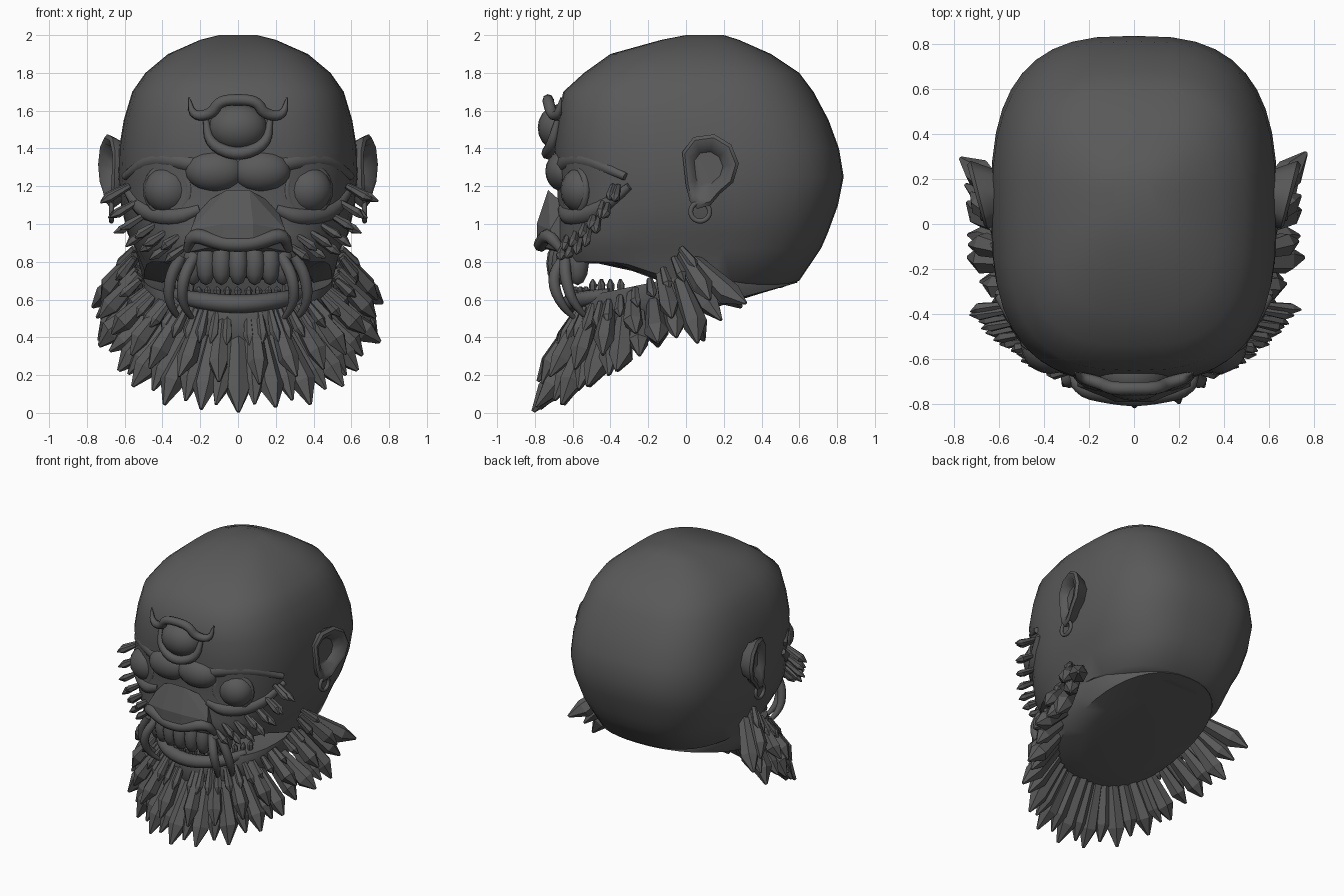
import bpy, bmesh, math, random
from mathutils import Vector, Matrix

if "Cube" in bpy.data.objects:
    bpy.data.objects.remove(bpy.data.objects["Cube"])

random.seed(4)
stone = bpy.data.materials.new("dark grey stone")
stone.diffuse_color = (0.1, 0.1, 0.1, 1)
stone.use_nodes = True
stone.node_tree.nodes["Principled BSDF"].inputs["Base Color"].default_value = stone.diffuse_color


def finish(name, bm, angle=None):
    bmesh.ops.recalc_face_normals(bm, faces=bm.faces)
    me = bpy.data.meshes.new(name)
    bm.to_mesh(me)
    bm.free()
    ob = bpy.data.objects.new(name, me)
    bpy.context.collection.objects.link(ob)
    me.materials.append(stone)
    if angle:
        bpy.ops.object.select_all(action='DESELECT')
        ob.select_set(True)
        bpy.context.view_layer.objects.active = ob
        bpy.ops.object.shade_smooth_by_angle(angle=math.radians(angle))
    return ob


def loft(bm, rings):
    loops = [[bm.verts.new(p) for p in r] for r in rings]
    n = len(loops[0])
    for a, b in zip(loops, loops[1:]):
        for i in range(n):
            bm.faces.new((a[i], a[(i + 1) % n], b[(i + 1) % n], b[i]))
    bm.faces.new(loops[0])
    bm.faces.new(loops[-1])


def section(zf, zb, yf, yb, w, y0=-9, y1=9, power=2.8, n=40):
    """Rounded-box outline; height blends from zf to zb between y0 and y1."""
    yc = min(0.1, (yf + yb) / 2)
    pts = []
    for i in range(n):
        a = 2 * math.pi * i / n
        c, s = math.cos(a), math.sin(a)
        x = w * math.copysign(abs(c) ** (2 / power), c)
        y = yc + (yb - yc if s > 0 else yc - yf) * math.copysign(abs(s) ** (2 / power), s)
        t = min(1, max(0, (y - y0) / (y1 - y0)))
        pts.append((x, y, zf + (zb - zf) * t))
    return pts


def ball(bm, loc, scale, seg=20):
    m = Matrix.Translation(loc) @ Matrix.Diagonal((*scale, 1))
    bmesh.ops.create_uvsphere(bm, u_segments=seg, v_segments=seg // 2, radius=1, matrix=m)


def tube(bm, pts, radii, closed=False, sides=8):
    """Round tube through points, smoothed by repeated corner cutting."""
    p = [Vector((*q, r)) for q, r in zip(pts, radii)]
    for _ in range(2):
        q = [p[0]]
        for a, b in zip(p, p[1:]):
            q += [a * .75 + b * .25, a * .25 + b * .75]
        p = q + [p[-1]]
    rings = []
    for i, v in enumerate(p):
        d = (p[min(i + 1, len(p) - 1)] - p[max(i - 1, 0)]).to_3d().normalized()
        u = d.cross(Vector((0.05, 1, 0.1))).normalized()
        w = d.cross(u)
        rings.append([v.to_3d() + (u * math.cos(k * math.tau / sides) + w * math.sin(k * math.tau / sides)) * v.w
                      for k in range(sides)])
    loft(bm, rings)


def ring(bm, centre, rot, major, minor, n=24, m=8):
    """Torus around the local z axis."""
    mat = Matrix.Translation(centre) @ rot
    g = [[bm.verts.new(mat @ Vector(((major + minor * math.cos(b)) * math.cos(a),
                                     (major + minor * math.cos(b)) * math.sin(a), minor * math.sin(b))))
          for b in (math.tau * j / m for j in range(m))] for a in (math.tau * i / n for i in range(n))]
    for i in range(n):
        for j in range(m):
            k, l = (i + 1) % n, (j + 1) % m
            bm.faces.new((g[i][j], g[k][j], g[k][l], g[i][l]))


def crystal(bm, root, tip, r):
    """Six-sided shard that widens, then ends in an off-centre point."""
    root, tip = Vector(root), Vector(tip)
    d = tip - root
    u = d.orthogonal().normalized()
    w = d.normalized().cross(u)
    roll = random.random() * 2
    off = (u * random.uniform(-.3, .3) + w * random.uniform(-.3, .3)) * r
    rows = []
    for t, k in ((0, .6), (.72, 1), (1, .15)):
        rows.append([root + d * t + (off if t == 1 else Vector()) +
                     (u * math.cos(a) + w * math.sin(a)) * r * k
                     for a in (roll + math.tau * i / 6 for i in range(6))])
    loft(bm, rows)


def flip(p, s):
    return Vector((p[0] * s, p[1], p[2]))


# Skull and upper face
bm = bmesh.new()
rows = [(2.0, 0, .2, .1), (1.975, -.13, .28, .2), (1.9, -.4, .45, .37), (1.8, -.54, .6, .49),
        (1.7, -.65, .675, .56), (1.55, -.68, .755, .605), (1.4, -.7, .81, .63), (1.25, -.68, .835, .635),
        (1.1, -.68, .805, .62), (.95, -.69, .75, .585), (.87, -.7, .715, .545)]
loft(bm, [section(z, z, f, b, w) for z, f, b, w in rows] +
     [section(.8, .7, -.67, .6, .5, -.35, -.05), section(.79, .66, -.5, .5, .4, -.35, -.05)])
finish("skull", bm, 50)

# Lower jaw, sloping down to the chin
bm = bmesh.new()
loft(bm, [section(zf, zb, f, b, w, f, b, 2.3) for zf, zb, f, b, w in
          ((.6, .8, -.48, .35, .4), (.61, .82, -.57, .45, .5), (.5, .76, -.62, .55, .51),
           (.38, .69, -.58, .59, .45), (.38, .64, -.42, .42, .32))])
finish("lower_jaw", bm, 50)

# Nose wedge
bm = bmesh.new()
for s in (-1, 1):
    for p in ((.06, -.73, 1.18), (.2, -.64, 1.1), (.08, -.79, 1.0), (.25, -.72, .97),
              (.27, -.66, .85), (.08, -.79, .89), (.04, -.76, .87)):
        bm.verts.new(flip(p, s))
bmesh.ops.convex_hull(bm, input=bm.verts)
finish("nose", bm)

# Nostril fold over the mouth
bm = bmesh.new()
tube(bm, [(-.27, -.66, .86), (-.24, -.73, .95), (-.1, -.76, .9), (0, -.77, .89), (.1, -.76, .9),
          (.24, -.73, .95), (.27, -.66, .86)], [.02, .04, .04, .04, .04, .04, .02])
finish("nostril_fold", bm, 50)

# Fluted upper lip
bm = bmesh.new()
for i in range(-4, 5):
    a = i * .27
    ball(bm, (.33 * math.sin(a), -.48 - .2 * math.cos(a), .79), (.055, .06, .115), 12)
finish("upper_lip", bm, 60)

# Lower lip
bm = bmesh.new()
tube(bm, [(-.34, -.4, .63), (-.25, -.56, .6), (0, -.64, .57), (.25, -.56, .6), (.34, -.4, .63)],
     [.03, .045, .05, .045, .03])
finish("lower_lip", bm, 50)

# Lower teeth, larger toward the corners
bm = bmesh.new()
for i in range(-8, 9):
    a = i * .15
    x, y = .37 * math.sin(a), -.2 - .4 * math.cos(a)
    h = .06 if abs(i) < 5 else .1
    crystal(bm, (x, y, .6), (x, y, .61 + h), .022)
finish("lower_teeth", bm)

# Curved tusks at the mouth corners
bm = bmesh.new()
for s in (-1, 1):
    for dx in (0, .07):
        tube(bm, [flip(p, s) for p in ((.23 + dx, -.64, .83), (.29 + dx, -.71 + dx, .72),
                                       (.3 + dx, -.67 + dx, .58), (.22 + dx, -.56 + dx, .47))],
             [.03, .032, .025, .008])
finish("tusks", bm, 50)

# Side eyes, eyelids, brows and cheekbones
eyes, lids, brows, cheeks = (bmesh.new() for _ in range(4))
for s in (-1, 1):
    ball(eyes, (.37 * s, -.545, 1.18), (.13, .12, .125))
    ring(lids, (.37 * s, -.585, 1.18), Matrix.Rotation(.45 * s, 4, 'Z') @ Matrix.Rotation(math.pi / 2, 4, 'X'),
         .125, .022)
    ball(brows, (.12 * s, -.645, 1.28), (.16, .1, .11))
    tube(brows, [flip(p, s) for p in ((.1, -.66, 1.27), (.27, -.635, 1.33), (.45, -.53, 1.35), (.6, -.32, 1.25))],
         [.05, .05, .05, .02])
    tube(cheeks, [flip(p, s) for p in ((.2, -.65, 1.08), (.33, -.62, 1.03), (.5, -.47, 1.06), (.6, -.3, 1.2))],
         [.03, .05, .05, .02])
finish("side_eyes", eyes, 60)
finish("side_eyelids", lids, 60)
finish("brows", brows, 60)
finish("cheekbones", cheeks, 60)

# Forehead eye with a winged upper lid and a lower lid
bm = bmesh.new()
ball(bm, (0, -.665, 1.51), (.155, .12, .125))
finish("forehead_eye", bm, 60)
bm = bmesh.new()
tube(bm, [(-.26, -.66, 1.67), (-.24, -.68, 1.57), (-.14, -.71, 1.58), (-.1, -.73, 1.65), (0, -.73, 1.66),
          (.1, -.73, 1.65), (.14, -.71, 1.58), (.24, -.68, 1.57), (.26, -.66, 1.67)],
     [.004, .025, .03, .03, .03, .03, .03, .025, .004])
tube(bm, [(-.17, -.68, 1.55), (-.15, -.71, 1.42), (0, -.74, 1.36), (.15, -.71, 1.42), (.17, -.68, 1.55)],
     [.015, .03, .035, .03, .015])
finish("forehead_eyelids", bm, 60)

# Dished ears and earrings
outline = [(0, 1.2), (-.02, 1.38), (.04, 1.46), (.15, 1.475), (.24, 1.42), (.28, 1.32),
           (.25, 1.22), (.18, 1.16), (.13, 1.1), (.06, 1.08), (.02, 1.12)]
ears, hoops = bmesh.new(), bmesh.new()
for s in (-1, 1):
    rings = []
    for k, x, flare in ((.7, .58, 0), (.95, .63, .26), (1, .65, .28), (.9, .665, .28), (.72, .66, .26), (.5, .63, .1)):
        rings.append([(s * (x + flare * (y + .02) * .9), .11 + (y - .11) * k, 1.29 + (z - 1.29) * k)
                      for y, z in outline])
    loft(ears, rings)
    ring(hoops, (.67 * s, .075, 1.065), Matrix.Rotation(math.pi / 2, 4, 'Y'), .05, .013)
finish("ears", ears, 50)
finish("earrings", hoops, 60)

# Crystal beard: long outer row, middle row and short row by the mouth
pairs = [((0, -.53, .42), (0, -.8, .0)), ((.12, -.53, .44), (.2, -.77, .02)),
         ((.22, -.5, .45), (.4, -.65, .05)), ((.32, -.42, .48), (.56, -.5, .14)),
         ((.4, -.33, .5), (.63, -.35, .22)), ((.48, -.17, .58), (.75, -.15, .37)),
         ((.52, -.03, .7), (.74, .08, .38)), ((.52, .05, .8), (.76, .3, .56))]
pairs = [(Vector(a), Vector(b)) for a, b in pairs]
outer, middle, short = (bmesh.new() for _ in range(3))
for s in (-1, 1):
    for i, (a, b) in enumerate(pairs):
        if i or s > 0:
            crystal(outer, flip(a, s), flip(b, s), .066)
    for (a, b), (c, d) in zip(pairs, pairs[1:]):
        root, tip = (a + c) / 2, (b + d) / 2
        up = Vector((.02, -.03, .09))
        crystal(middle, flip(root + up, s), flip(root.lerp(tip, .85) + up, s), .055)
        crystal(middle, flip(root, s), flip(root.lerp(tip, .92), s), .055)
        for t in (.2, .7):
            base = a.lerp(c, t) + Vector((.03, -.05, .1))
            crystal(short, flip(base, s), flip(base + (b.lerp(d, t) - a.lerp(c, t)) * .4, s), .03)
finish("beard_outer_crystals", outer)
finish("beard_middle_crystals", middle)
finish("beard_short_crystals", short)

# Cheek crystals sweeping under and beside the eyes
bm = bmesh.new()
p0, p1, p2 = Vector((.28, -.65, .88)), Vector((.5, -.52, .9)), Vector((.59, -.36, 1.2))
for s in (-1, 1):
    for i in range(13):
        t = i / 12
        root = p0 * (1 - t) ** 2 + p1 * 2 * t * (1 - t) + p2 * t * t
        way = Vector((.1, -.02, -.07)).lerp(Vector((.14, -.02, -.08)), t)
        root += Vector((0, 0, .05 if i % 2 else 0))
        crystal(bm, flip(root, s), flip(root + way * random.uniform(.9, 1.15), s), .026)
finish("cheek_crystals", bm)
